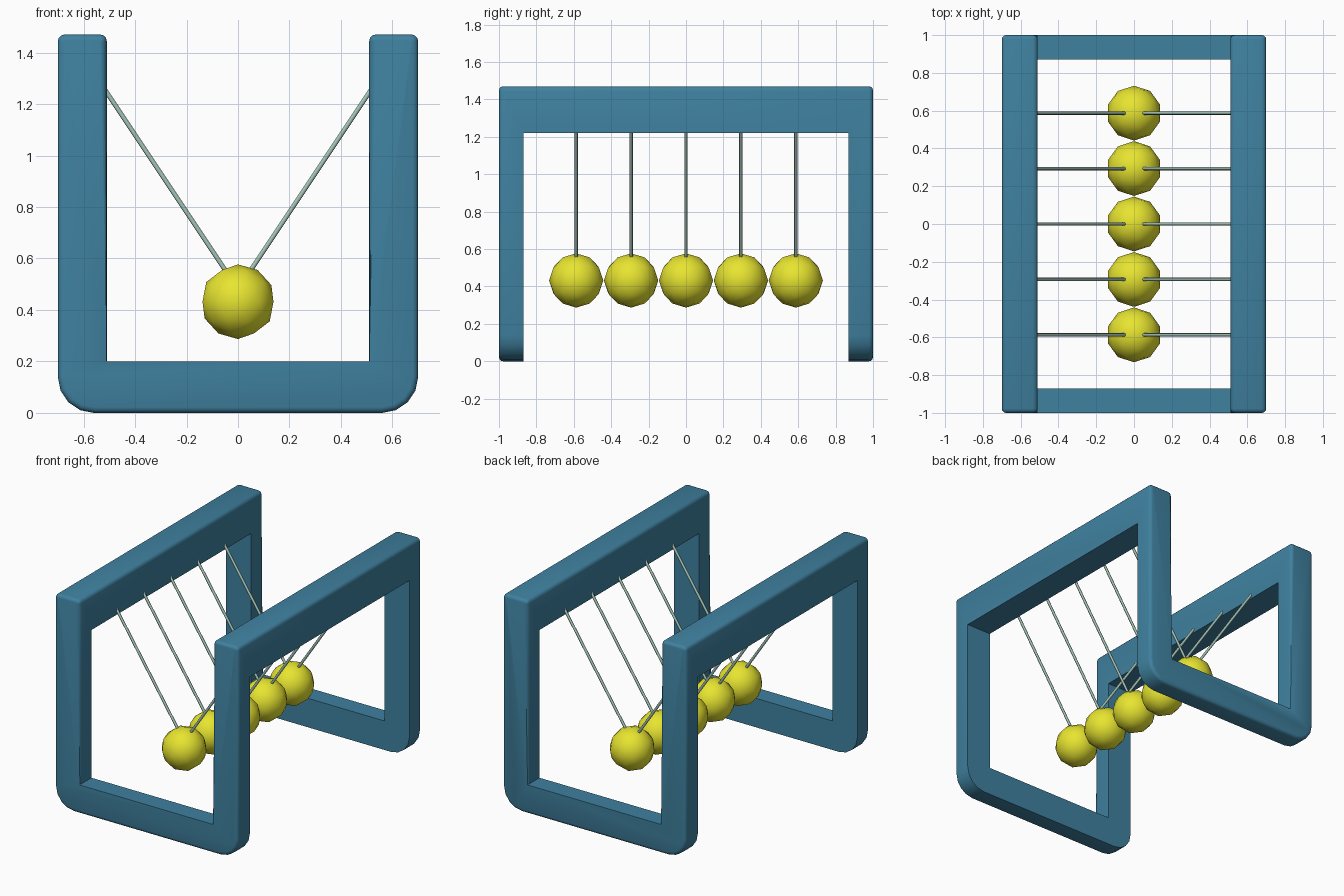
import bpy, bmesh, math
from mathutils import Vector

if "Cube" in bpy.data.objects:
    bpy.data.objects.remove(bpy.data.objects["Cube"])


def material(name, rgb):
    m = bpy.data.materials.new(name)
    m.diffuse_color = (*rgb, 1)
    m.use_nodes = True
    m.node_tree.nodes["Principled BSDF"].inputs["Base Color"].default_value = m.diffuse_color
    return m


BLUE = material("blue frame", (0.05, 0.22, 0.35))
YELLOW = material("yellow ball", (0.80, 0.78, 0.03))
PALE = material("pale green string", (0.38, 0.56, 0.48))


def add_object(name, bm, mat):
    bmesh.ops.recalc_face_normals(bm, faces=bm.faces)
    me = bpy.data.meshes.new(name)
    bm.to_mesh(me)
    bm.free()
    ob = bpy.data.objects.new(name, me)
    bpy.context.collection.objects.link(ob)
    me.materials.append(mat)
    return ob


def smooth(ob, angle):
    bpy.ops.object.select_all(action='DESELECT')
    ob.select_set(True)
    bpy.context.view_layer.objects.active = ob
    bpy.ops.object.shade_smooth_by_angle(angle=math.radians(angle))


def arc(cx, cz, r, a0, a1, n):
    return [(cx + r * math.cos(math.radians(a0 + (a1 - a0) * i / n)),
             cz + r * math.sin(math.radians(a0 + (a1 - a0) * i / n))) for i in range(n + 1)]


# Frame: U-shaped trough with rounded corners, run along y
OUT, INN, TOP, FLOOR, R, B = 0.70, 0.51, 1.47, 0.20, 0.14, 0.025
right = ([(INN, FLOOR)] + arc(INN + B, TOP - B, B, 180, 90, 3)
         + arc(OUT - B, TOP - B, B, 90, 0, 3) + arc(OUT - R, R, R, 0, -90, 4))
profile = right + [(-x, z) for x, z in reversed(right)]
bm = bmesh.new()
face = bm.faces.new([bm.verts.new((x, -1, z)) for x, z in profile])
ext = bmesh.ops.extrude_face_region(bm, geom=[face])
bmesh.ops.translate(bm, vec=(0, 2, 0),
                    verts=[v for v in ext["geom"] if isinstance(v, bmesh.types.BMVert)])
bmesh.ops.recalc_face_normals(bm, faces=bm.faces)
# Round the end edges, leaving the floor edge sharp
rim = [e for e in bm.edges
       if abs(e.verts[0].co.y - e.verts[1].co.y) < 0.01
       and not all(abs(v.co.z - FLOOR) < 0.001 for v in e.verts)]
bmesh.ops.bevel(bm, geom=rim, offset=B * 0.9, segments=3, profile=0.5, affect='EDGES',
                clamp_overlap=True)
frame = add_object("frame", bm, BLUE)

# Opening cut through the sides and the floor
bm = bmesh.new()
bmesh.ops.create_cube(bm, size=1)
for v in bm.verts:
    v.co = Vector((v.co.x * 4, v.co.y * 1.74, 1.22 if v.co.z > 0 else -1))
cutter = add_object("opening_cutter", bm, BLUE)
cutter.hide_render = True
mod = frame.modifiers.new("opening", 'BOOLEAN')
mod.operation = 'DIFFERENCE'
mod.solver = 'EXACT'
mod.object = cutter
bpy.context.view_layer.objects.active = frame
bpy.ops.object.modifier_apply(modifier=mod.name)
bpy.data.objects.remove(cutter)
smooth(frame, 35)


# Hanging balls, each on a pair of strings
def string(name, a, b, r):
    a, b = Vector(a), Vector(b)
    bm = bmesh.new()
    bmesh.ops.create_cone(bm, cap_ends=True, segments=8, radius1=r, radius2=r,
                          depth=(b - a).length)
    bm.transform((b - a).to_track_quat('Z', 'Y').to_matrix().to_4x4())
    bmesh.ops.translate(bm, verts=bm.verts, vec=(a + b) / 2)
    smooth(add_object(name, bm, PALE), 50)


for i in range(5):
    y = (i - 2) * 0.2935
    bm = bmesh.new()
    bmesh.ops.create_icosphere(bm, subdivisions=2, radius=0.145)
    bmesh.ops.translate(bm, verts=bm.verts, vec=(0, y, 0.432))
    smooth(add_object(f"ball_{i + 1}", bm, YELLOW), 30)
    for side, s in (("left", -1), ("right", 1)):
        string(f"{side}_string_{i + 1}", (s * 0.05, y, 0.555), (s * 0.52, y, 1.26), 0.009)
